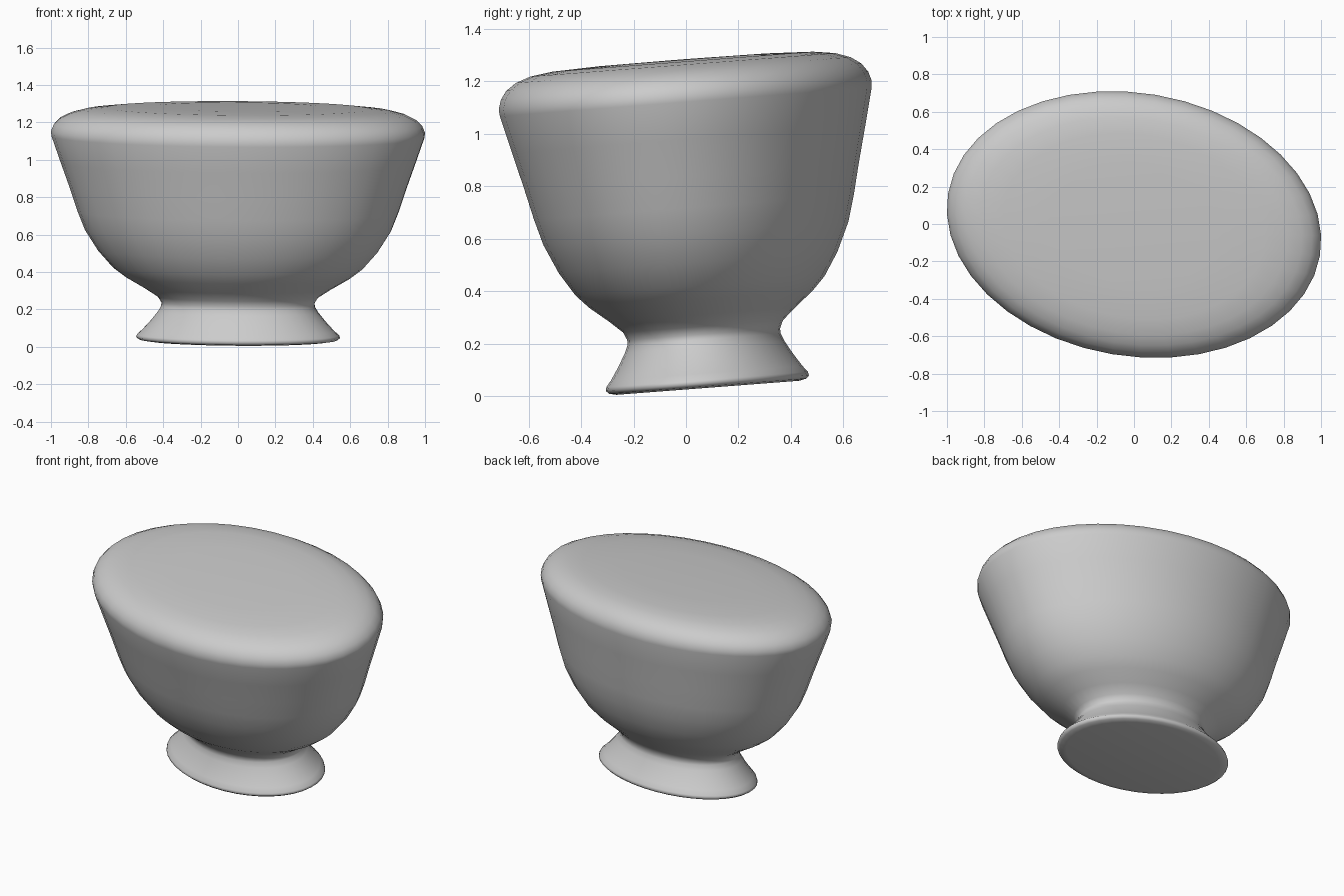
import bpy
import bmesh
from math import radians, tau
from mathutils import Matrix

cube = bpy.data.objects.get("Cube")
if cube:
    bpy.data.objects.remove(cube, do_unlink=True)

SEGMENTS = 40

# Half profile (radius, height) for each zone, from the bottom centre to the top centre
foot = [(0, 0), (0.49, 0), (0.53, 0.006), (0.547, 0.018), (0.542, 0.032),
        (0.515, 0.056), (0.47, 0.105), (0.43, 0.155), (0.412, 0.185)]
body = [(0.411, 0.205), (0.43, 0.235), (0.5, 0.28), (0.6, 0.338), (0.67, 0.39),
        (0.75, 0.48), (0.82, 0.59), (0.86, 0.69), (0.9, 0.81), (0.95, 0.95)]
rim = [(1, 1.093), (1.003, 1.12), (0.988, 1.155), (0.955, 1.188), (0.9, 1.215),
       (0.82, 1.235), (0.7, 1.247), (0.45, 1.254), (0, 1.256)]


def grey_material(name, value):
    mat = bpy.data.materials.new(name)
    mat.use_nodes = True
    colour = (value, value, value, 1)
    mat.diffuse_color = colour
    mat.node_tree.nodes["Principled BSDF"].inputs["Base Color"].default_value = colour
    return mat


def lathe(name, profile, mat, shape):
    """Spin a profile round z, then shape the result."""
    bm = bmesh.new()
    verts = [bm.verts.new((r, 0, z)) for r, z in profile]
    edges = [bm.edges.new(pair) for pair in zip(verts, verts[1:])]
    bmesh.ops.spin(bm, geom=verts + edges, cent=(0, 0, 0), axis=(0, 0, 1),
                   angle=tau, steps=SEGMENTS)
    bmesh.ops.remove_doubles(bm, verts=bm.verts, dist=0.0005)
    bm.transform(shape)
    bmesh.ops.recalc_face_normals(bm, faces=bm.faces)
    for face in bm.faces:
        face.smooth = True
    mesh = bpy.data.meshes.new(name)
    bm.to_mesh(mesh)
    bm.free()
    mesh.materials.append(mat)
    obj = bpy.data.objects.new(name, mesh)
    bpy.context.collection.objects.link(obj)
    return obj


# Oval plan, turned a little about its axis and tipped forward
oval = Matrix.Diagonal((1.005, 0.703, 1, 1))
turn = Matrix.Rotation(radians(-9.5), 4, "Z")
tip = Matrix.Rotation(radians(4.4), 4, "X")
place = Matrix.Translation((0, 0.083, 0.032))

lathe("oval_footed_bowl", foot + body + rim, grey_material("plain grey", 0.6),
      place @ tip @ turn @ oval)
